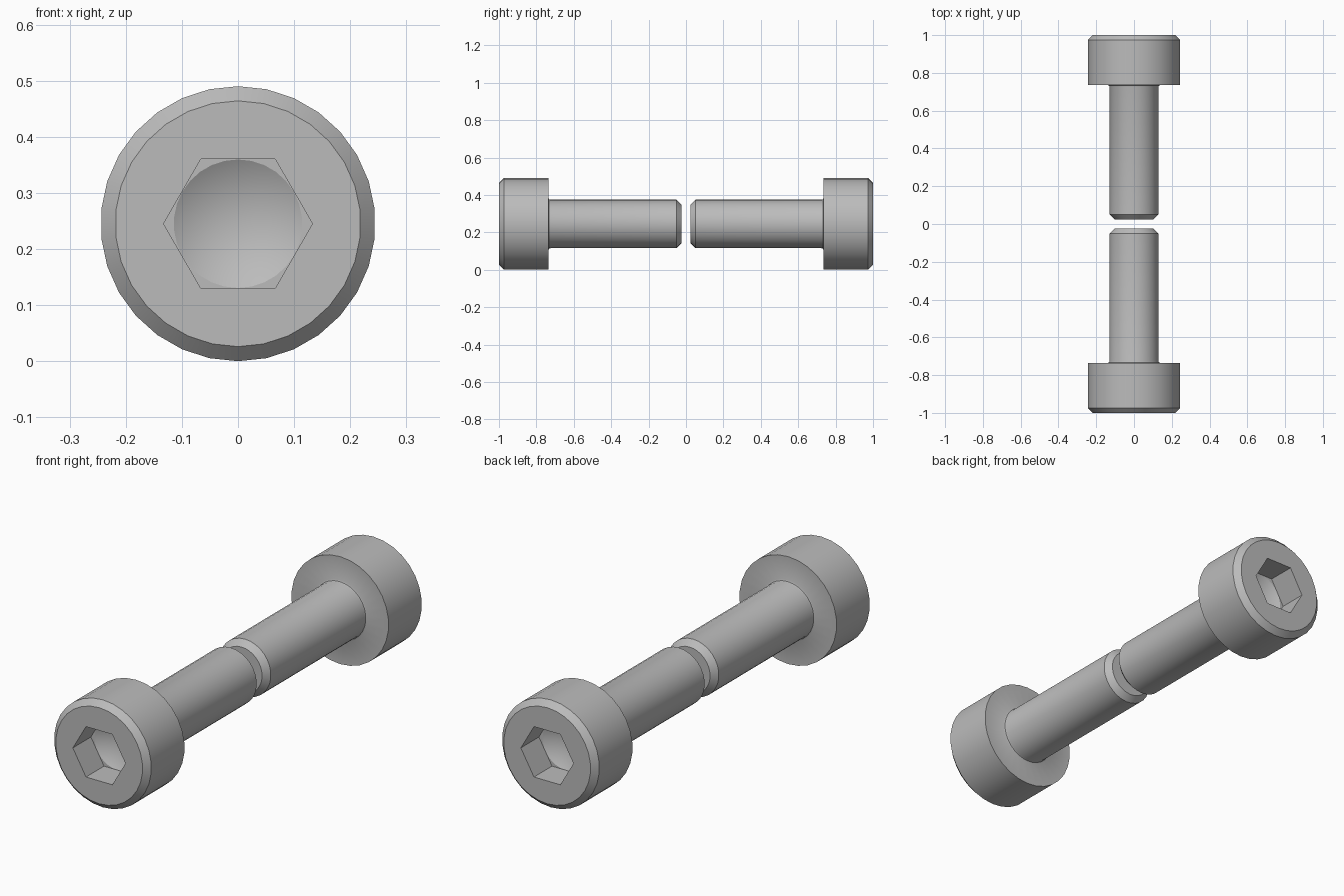
import bpy, bmesh, math

cube = bpy.data.objects.get("Cube")
if cube:
    bpy.data.objects.remove(cube, do_unlink=True)

SEGMENTS = 30
AXIS_HEIGHT = 0.245
HEAD_RADIUS = 0.245
HEAD_END, HEAD_BASE, SHANK_END = -1.0, -0.735, -0.025
SHANK_RADIUS = 0.13
CHAMFER = 0.026
HEX_RADIUS = 0.1327
HEX_FLOOR = HEAD_END + 0.13
DRILL_RADIUS = 0.1145
DRILL_TIP = HEX_FLOOR + 0.066

# One plain steel colour
steel = bpy.data.materials.new("steel grey")
steel.use_nodes = True
colour = (0.5, 0.5, 0.5, 1)
steel.diffuse_color = colour
steel.node_tree.nodes["Principled BSDF"].inputs["Base Color"].default_value = colour


def ring(bm, radius, y, sides=SEGMENTS, start=math.pi / 2):
    angles = [start + math.tau * i / sides for i in range(sides)]
    return [bm.verts.new((radius * math.cos(a), y, radius * math.sin(a))) for a in angles]


def wall(bm, a, b):
    for i in range(len(a)):
        j = (i + 1) % len(a)
        bm.faces.new((a[i], a[j], b[j], b[i]))


def fill_between(bm, *loops):
    edges = [bm.edges.get((v, loop[i - 1])) for loop in loops for i, v in enumerate(loop)]
    bmesh.ops.triangle_fill(bm, use_beauty=True, edges=edges, normal=(0, -1, 0))


def make_bolt_mesh():
    bm = bmesh.new()
    # Turned outside: head chamfer, head, neck fillet, shank and tip chamfer
    profile = [
        (HEAD_RADIUS - CHAMFER, HEAD_END),
        (HEAD_RADIUS, HEAD_END + CHAMFER),
        (HEAD_RADIUS, HEAD_BASE),
        (SHANK_RADIUS + 0.008, HEAD_BASE),
        (SHANK_RADIUS + 0.002, HEAD_BASE + 0.003),
        (SHANK_RADIUS, HEAD_BASE + 0.01),
        (SHANK_RADIUS, SHANK_END - CHAMFER),
        (SHANK_RADIUS - CHAMFER, SHANK_END),
    ]
    rings = [ring(bm, r, y) for r, y in profile]
    for a, b in zip(rings, rings[1:]):
        wall(bm, a, b)
    bm.faces.new(rings[-1])

    # Hexagonal socket
    mouth = ring(bm, HEX_RADIUS, HEAD_END, 6, 0)
    floor = ring(bm, HEX_RADIUS, HEX_FLOOR, 6, 0)
    wall(bm, mouth, floor)

    # Conical drill point below the socket
    drill = ring(bm, DRILL_RADIUS, HEX_FLOOR)
    tip = bm.verts.new((0, DRILL_TIP, 0))
    for i, v in enumerate(drill):
        bm.faces.new((drill[i - 1], v, tip))

    fill_between(bm, rings[0], mouth)
    fill_between(bm, floor, drill)
    bmesh.ops.recalc_face_normals(bm, faces=bm.faces)
    mesh = bpy.data.meshes.new("socket_bolt")
    bm.to_mesh(mesh)
    bm.free()
    mesh.materials.append(steel)
    mesh.shade_smooth()
    mesh.set_sharp_from_angle(angle=math.radians(30))
    return mesh


# Two matching bolts, tip to tip
bolt_mesh = make_bolt_mesh()
for name, turn in (("front_bolt", 0), ("rear_bolt", math.pi)):
    bolt = bpy.data.objects.new(name, bolt_mesh)
    bolt.location.z = AXIS_HEIGHT
    bolt.rotation_euler.z = turn
    bpy.context.collection.objects.link(bolt)
